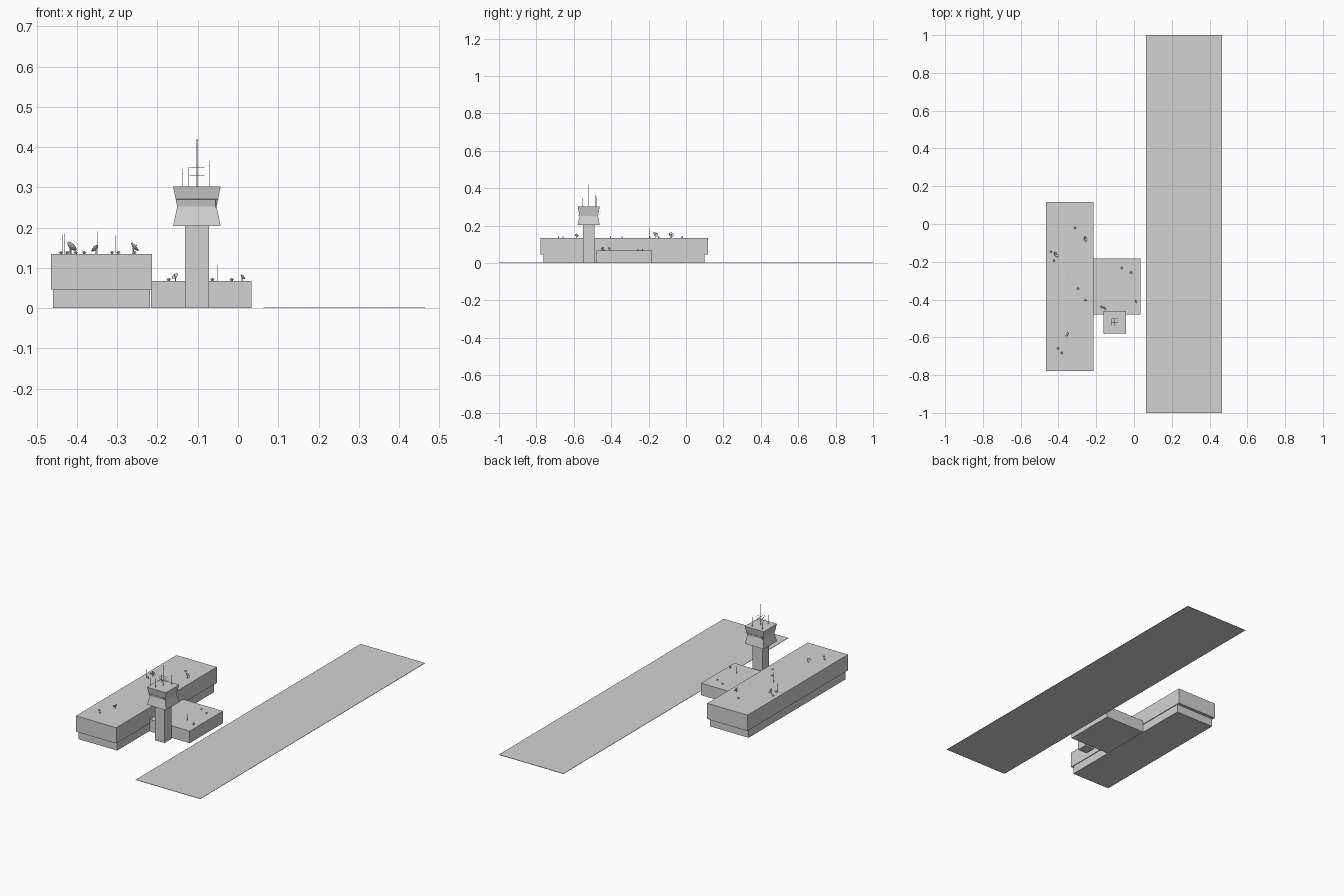
import bpy
import bmesh
import math
from mathutils import Matrix, Vector

cube = bpy.data.objects.get("Cube")
if cube:
    bpy.data.objects.remove(cube)

# One concrete grey for everything
grey = bpy.data.materials.new("concrete grey")
grey.use_nodes = True
GREY = (0.65, 0.65, 0.65, 1)
grey.diffuse_color = GREY
grey.node_tree.nodes["Principled BSDF"].inputs["Base Color"].default_value = GREY


def finish(name, bm):
    bmesh.ops.recalc_face_normals(bm, faces=bm.faces)
    mesh = bpy.data.meshes.new(name)
    bm.to_mesh(mesh)
    bm.free()
    mesh.materials.append(grey)
    obj = bpy.data.objects.new(name, mesh)
    bpy.context.collection.objects.link(obj)
    return obj


def add_box(bm, x, y, z):
    """Add a box from (min, max) pairs."""
    size = [b - a for a, b in (x, y, z)]
    mid = [(a + b) / 2 for a, b in (x, y, z)]
    matrix = Matrix.Translation(mid) @ Matrix.Diagonal((*size, 1))
    bmesh.ops.create_cube(bm, size=1, matrix=matrix)


def box(name, x, y, z):
    bm = bmesh.new()
    add_box(bm, x, y, z)
    return finish(name, bm)


def square_stack(name, cx, cy, levels):
    """Square tower section through (half width, height) levels."""
    bm = bmesh.new()
    rings = []
    for h, z in levels:
        corners = ((-h, -h), (h, -h), (h, h), (-h, h))
        rings.append([bm.verts.new((cx + a, cy + b, z)) for a, b in corners])
    for low, high in zip(rings, rings[1:]):
        for i in range(4):
            j = (i + 1) % 4
            bm.faces.new((low[i], low[j], high[j], high[i]))
    bm.faces.new(rings[0])
    bm.faces.new(rings[-1])
    return finish(name, bm)


def add_rod(bm, start, end, radius, sides=6):
    a, b = Vector(start), Vector(end)
    turn = (b - a).to_track_quat('Z', 'Y').to_matrix().to_4x4()
    bmesh.ops.create_cone(bm, cap_ends=True, segments=sides, radius1=radius,
                          radius2=radius, depth=(b - a).length,
                          matrix=Matrix.Translation((a + b) / 2) @ turn)


def whip(name, x, y, z0, z1, radius=0.0007):
    bm = bmesh.new()
    add_rod(bm, (x, y, z0), (x, y, z1), radius)
    return finish(name, bm)


def dish(name, x, y, z, radius, heading):
    """Shallow bowl on a short post, with a feed arm, tipped towards heading."""
    bm = bmesh.new()
    rings = []
    for t in (0.3, 0.7, 1):
        ring = []
        for i in range(12):
            a = i * math.tau / 12
            ring.append(bm.verts.new((radius * t * math.cos(a),
                                      radius * t * math.sin(a),
                                      radius * 0.4 * t * t)))
        rings.append(ring)
    bm.faces.new(rings[0])
    for low, high in zip(rings, rings[1:]):
        for i in range(12):
            j = (i + 1) % 12
            bm.faces.new((low[i], low[j], high[j], high[i]))
    add_rod(bm, (0, 0, 0), (0, 0, radius * 0.9), radius * 0.06)
    tilt = Matrix.Rotation(heading, 4, 'Z') @ Matrix.Rotation(math.radians(50), 4, 'Y')
    bm.transform(Matrix.Translation((x, y, z + radius)) @ tilt)
    add_rod(bm, (x, y, z), (x, y, z + radius), radius * 0.15)
    return finish(name, bm)


def vent(name, x, y, z, radius=0.006):
    """Mushroom roof vent."""
    bm = bmesh.new()
    add_rod(bm, (x, y, z), (x, y, z + 0.004), radius * 0.5, 8)
    bmesh.ops.create_cone(bm, cap_ends=True, segments=8, radius1=radius,
                          radius2=radius * 0.3, depth=0.003,
                          matrix=Matrix.Translation((x, y, z + 0.005)))
    return finish(name, bm)


# Runway
box("runway", (0.063, 0.465), (-1, 1), (0, 0.002))

# Terminal with its overhanging upper storeys
ROOF = 0.135
box("terminal_base", (-0.46, -0.218), (-0.763, 0.1), (0, 0.046))
box("terminal_upper", (-0.465, -0.214), (-0.777, 0.117), (0.046, ROOF))

# Low annex
LOW_ROOF = 0.068
box("annex", (-0.216, 0.034), (-0.478, -0.182), (0, LOW_ROOF))

# Control tower
TX, TY, CAB_TOP = -0.102, -0.52, 0.302
square_stack("tower_shaft", TX, TY, ((0.03, 0), (0.03, 0.204)))
square_stack("tower_cab", TX, TY,
             ((0.059, 0.204), (0.049, 0.252), (0.059, CAB_TOP)))

# Cab balcony rail on the front and back
bm = bmesh.new()
for s in (-1, 1):
    y = TY + s * 0.062
    add_rod(bm, (TX - 0.053, y, 0.27), (TX + 0.053, y, 0.27), 0.0006)
    for e in (-1, 1):
        x = TX + e * 0.053
        add_rod(bm, (x, y, 0.27), (x, TY + s * 0.045, 0.27), 0.0006)
        add_rod(bm, (x - e * 0.006, y, 0.27), (x - e * 0.006, TY + s * 0.049, 0.25), 0.0006)
finish("cab_rail", bm)

# Main mast with two square aerial frames
bm = bmesh.new()
add_rod(bm, (TX, TY, CAB_TOP), (TX, TY, 0.42), 0.0015)
H = 0.018
for z in (0.33, 0.35):
    for s in (-1, 1):
        add_rod(bm, (TX - H, TY + s * H, z), (TX + H, TY + s * H, z), 0.0006)
        add_rod(bm, (TX + s * H, TY - H, z), (TX + s * H, TY + H, z), 0.0006)
    add_rod(bm, (TX - H, TY, z), (TX + H, TY, z), 0.0006)
    add_rod(bm, (TX, TY - H, z), (TX, TY + H, z), 0.0006)
finish("tower_mast", bm)

# Whip aerials: x, y, bottom, top
for i, spec in enumerate((
        (-0.138, -0.48, CAB_TOP, 0.345), (-0.124, -0.555, CAB_TOP, 0.35),
        (-0.077, -0.48, CAB_TOP, 0.355), (-0.071, -0.485, CAB_TOP, 0.365),
        (-0.437, -0.447, ROOF, 0.183), (-0.432, -0.194, ROOF, 0.185),
        (-0.348, -0.284, ROOF, 0.19), (-0.303, -0.447, ROOF, 0.18),
        (-0.05, -0.38, LOW_ROOF, 0.107))):
    whip(f"whip_aerial_{i}", *spec)

# Dishes: x, y, roof, radius, heading
for i, spec in enumerate((
        (-0.416, -0.164, ROOF, 0.015, 0.6), (-0.26, -0.08, ROOF, 0.014, 0.3),
        (-0.353, -0.586, ROOF, 0.011, 2.6), (-0.155, -0.445, LOW_ROOF, 0.009, 4.0),
        (0.01, -0.411, LOW_ROOF, 0.008, 0.4))):
    dish(f"dish_{i}", *spec)

# Roof vents
for i, (x, y) in enumerate(((-0.313, -0.02), (-0.44, -0.146), (-0.424, -0.194),
                            (-0.297, -0.342), (-0.257, -0.403),
                            (-0.403, -0.658), (-0.382, -0.682))):
    vent(f"terminal_vent_{i}", x, y, ROOF)
for i, (x, y) in enumerate(((-0.064, -0.233), (-0.016, -0.257), (-0.172, -0.438))):
    vent(f"annex_vent_{i}", x, y, LOW_ROOF)
